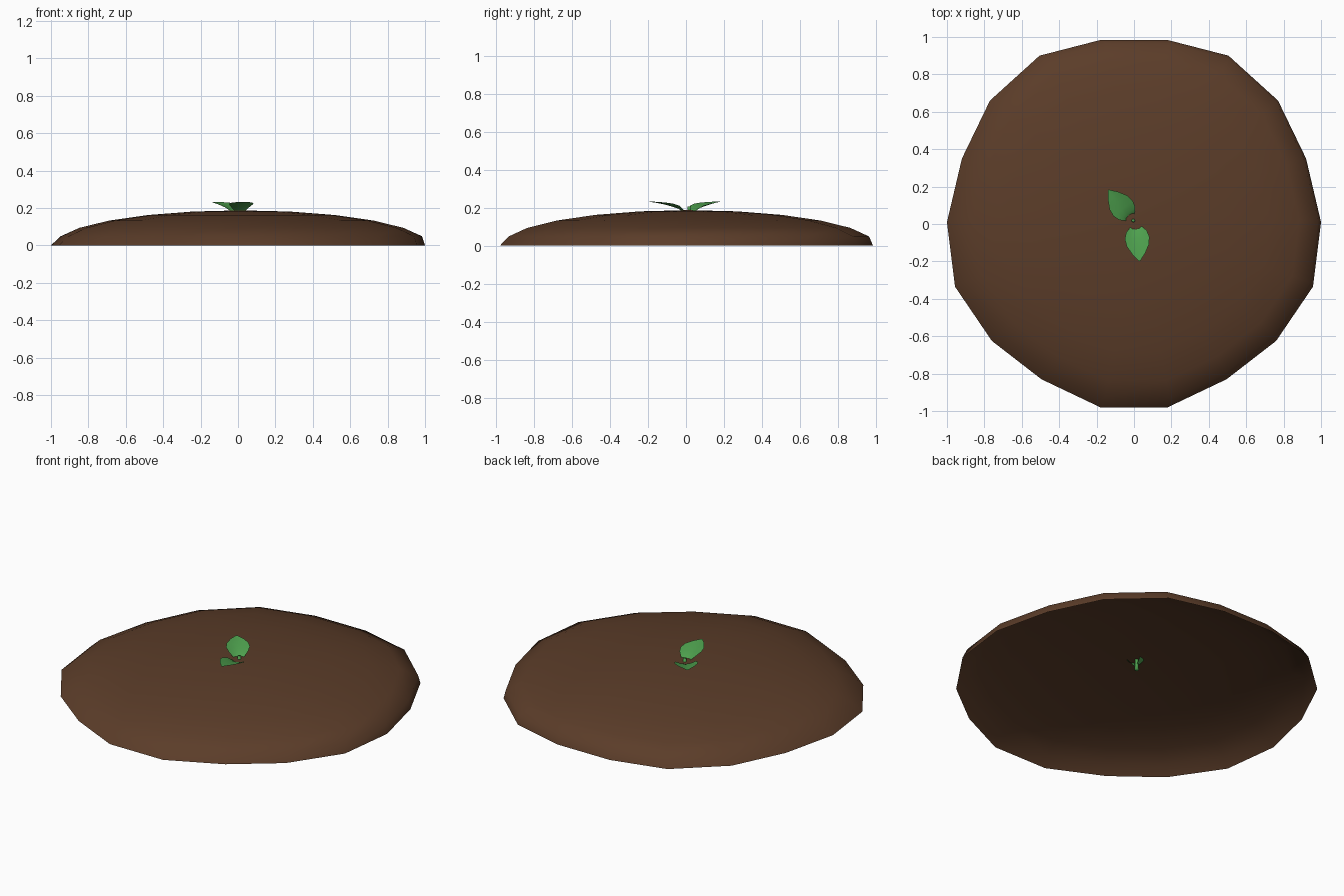
import bpy, bmesh, math
from mathutils import Vector

cube = bpy.data.objects.get("Cube")
if cube:
    bpy.data.objects.remove(cube)


def material(name, rgb):
    m = bpy.data.materials.new(name)
    m.use_nodes = True
    m.diffuse_color = (*rgb, 1)
    bsdf = m.node_tree.nodes["Principled BSDF"]
    bsdf.inputs["Base Color"].default_value = (*rgb, 1)
    bsdf.inputs["Roughness"].default_value = 0.9
    return m


def finish(bm, name, mat):
    for f in bm.faces:
        f.smooth = True
    mesh = bpy.data.meshes.new(name)
    bm.to_mesh(mesh)
    bm.free()
    mesh.materials.append(mat)
    ob = bpy.data.objects.new(name, mesh)
    bpy.context.collection.objects.link(ob)
    return ob


soil = material("soil brown", (0.105, 0.046, 0.022))
green = material("leaf green", (0.075, 0.35, 0.075))

# Mound: open half ellipsoid on a slightly uneven rim, mirrored across x
half_rim = [(0.175, 0.985), (0.505, 0.9), (0.77, 0.66), (0.92, 0.35), (1, 0.01),
            (0.957, -0.335), (0.76, -0.625), (0.495, -0.83), (0.18, -0.98)]
rim = half_rim + [(-x, y) for x, y in reversed(half_rim)]
height, levels = 0.187, 6
bm = bmesh.new()
rings = []
for k in range(levels):
    a = math.radians(90 * k / levels)
    shift = 0.018 if k else 0
    rings.append([bm.verts.new((x * math.cos(a) + shift, y * math.cos(a) + shift * 0.7,
                                height * math.sin(a))) for x, y in rim])
top = bm.verts.new((0.01, 0.01, height))
n = len(rim)
for i in range(n):
    j = (i + 1) % n
    for low, high in zip(rings, rings[1:]):
        bm.faces.new((low[j], low[i], high[i], high[j]))
    bm.faces.new((rings[-1][j], rings[-1][i], top))
finish(bm, "soil_mound", soil)

# Leaf stations: distance along the leaf, midrib height, half width, edge rise
stations = [(0.0, 0.15, 0.012, 0.003), (0.02, 0.176, 0.03, 0.01),
            (0.045, 0.194, 0.055, 0.016), (0.08, 0.206, 0.066, 0.015),
            (0.12, 0.217, 0.06, 0.01), (0.165, 0.226, 0.035, 0.005),
            (0.205, 0.232, 0.003, 0.0)]


def leaf(name, base, tip):
    base, tip = Vector(base), Vector(tip)
    axis = (tip - base).normalized()
    side = Vector((-axis.y, axis.x))
    stretch = (tip - base).length / stations[-1][0]
    bm = bmesh.new()
    rows = []
    for r, z, w, rise in stations:
        row = []
        for s in (-1, -0.5, 0, 0.5, 1):
            p = base + axis * r * stretch + side * w * s
            row.append(bm.verts.new((p.x, p.y, z + rise * s * s)))
        rows.append(row)
    for a, b in zip(rows, rows[1:]):
        for i in range(4):
            bm.faces.new((a[i + 1], a[i], b[i], b[i + 1]))
    bmesh.ops.recalc_face_normals(bm, faces=bm.faces)
    if sum(f.normal.z for f in bm.faces) < 0:
        bmesh.ops.reverse_faces(bm, faces=bm.faces)
    finish(bm, name, green)


leaf("front_leaf", (0.008, 0.005), (0.03, -0.198))
leaf("back_leaf", (-0.008, 0.02), (-0.137, 0.182))

# Stem: short tapered shoot through the soil
bm = bmesh.new()
bmesh.ops.create_cone(bm, cap_ends=True, segments=8, radius1=0.012, radius2=0.009, depth=0.085)
bmesh.ops.translate(bm, verts=bm.verts, vec=(-0.004, 0.018, 0.163))
finish(bm, "stem", green)
